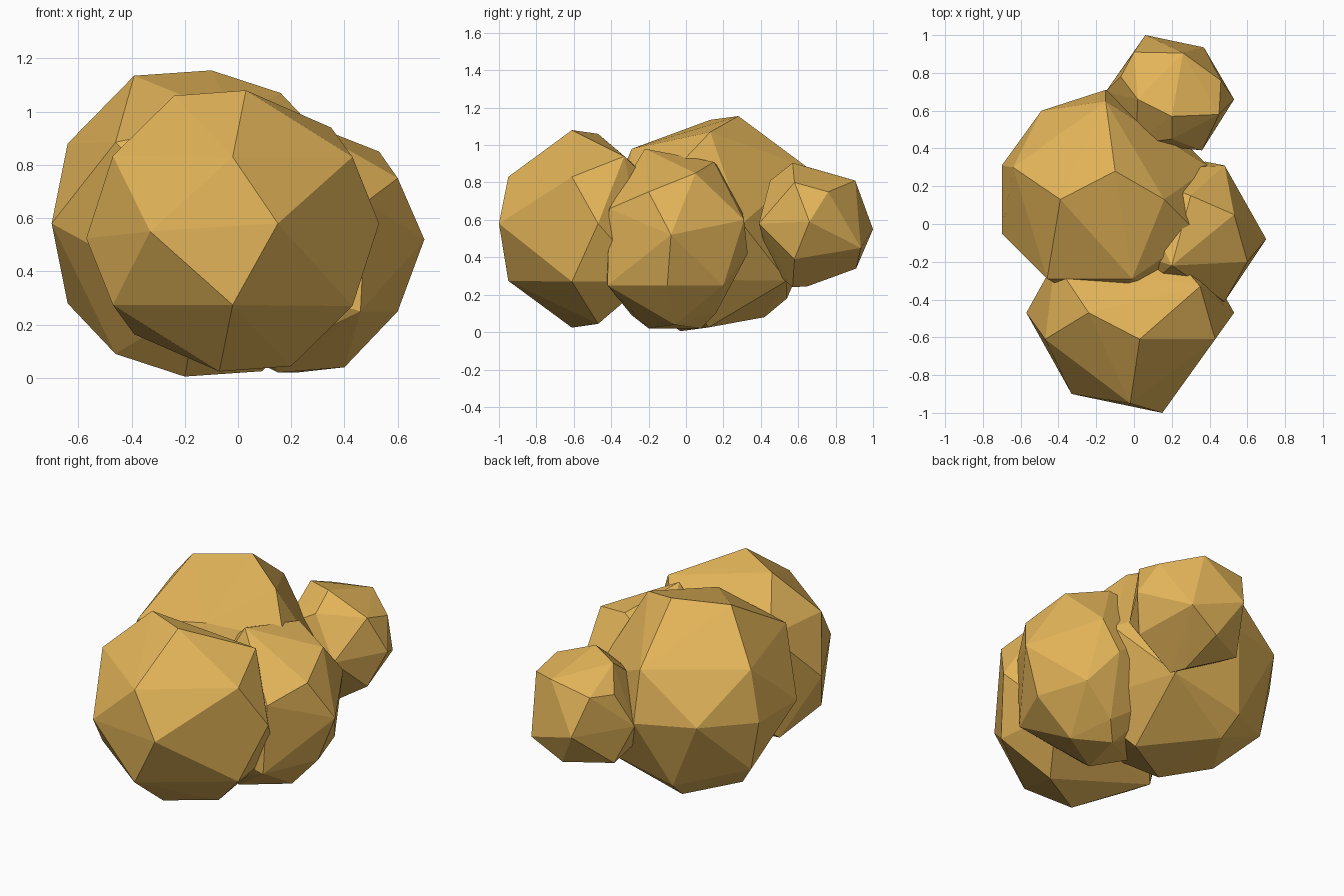
import bpy
import bmesh
from mathutils import Vector

gold = bpy.data.materials.new("golden_foliage")
gold.diffuse_color = (0.77, 0.46, 0.10, 1)


def clump(name, centre, corners, flip=(-1, -1, -1), single=()):
    """Faceted ball: hull of corners plus their twins flipped about the centre."""
    c = Vector(centre)
    points = [Vector(p) for p in single]
    for p in corners:
        d = Vector(p) - c
        points += [c + d, c + d * Vector(flip)]
    bm = bmesh.new()
    for p in points:
        bm.verts.new(p)
    bmesh.ops.remove_doubles(bm, verts=bm.verts, dist=0.06)
    hull = bmesh.ops.convex_hull(bm, input=bm.verts)
    inner = {g for g in hull["geom_interior"] + hull["geom_unused"]
             if isinstance(g, bmesh.types.BMVert)}
    bmesh.ops.delete(bm, geom=list(inner), context="VERTS")
    bmesh.ops.recalc_face_normals(bm, faces=bm.faces)
    mesh = bpy.data.meshes.new(name)
    bm.to_mesh(mesh)
    bm.free()
    mesh.materials.append(gold)
    obj = bpy.data.objects.new(name, mesh)
    bpy.context.collection.objects.link(obj)
    return obj


# Large middle clump
clump("middle_clump", (-0.15, 0.125, 0.58), [
    (-0.10, 0.28, 1.155), (-0.39, 0.13, 1.135), (0.16, 0.13, 1.07),
    (-0.46, -0.29, 0.885), (-0.01, -0.29, 0.98), (-0.64, 0.30, 0.88),
    (-0.64, 0.30, 0.28), (-0.70, 0.31, 0.58), (-0.70, -0.05, 0.58),
    (-0.49, 0.60, 0.60), (-0.15, 0.65, 0.88), (-0.15, 0.71, 0.58)],
    single=[(-0.27, 0.42, 0.08)])

# Front clump, same above and below when turned about the y axis
clump("front_clump", (-0.02, -0.46, 0.552), [
    (-0.02, -0.95, 0.83), (0.03, -0.61, 1.08), (0.43, -0.61, 0.83),
    (0.43, -0.61, 0.27), (0.53, -0.47, 0.58), (-0.24, -0.47, 1.06),
    (0.35, -0.33, 0.94), (-0.42, -0.20, 0.83)], flip=(-1, 1, -1),
    single=[(0.15, -1.0, 0.58), (-0.33, -0.90, 0.55), (0, 0.08, 0.55)])

# Right clump
clump("right_clump", (0.21, -0.07, 0.50), [
    (0.70, -0.08, 0.52), (0.60, -0.20, 0.75), (0.53, 0.05, 0.85),
    (0.30, 0.15, 0.91), (0.48, 0.31, 0.60), (0.20, -0.22, 0.98),
    (0.48, -0.41, 0.66), (0.46, -0.42, 0.25)],
    single=[(0.38, 0.33, 0.42), (0.60, -0.10, 0.25), (0.50, 0.20, 0.25),
            (0.40, -0.06, 0.04), (0.15, -0.20, 0.02), (0.30, 0.16, 0.10)])

# Small back clump
clump("back_clump", (0.19, 0.68, 0.575), [
    (0.53, 0.66, 0.59), (0.37, 0.935, 0.45), (0.46, 0.76, 0.75),
    (0.26, 0.905, 0.81), (0.45, 0.58, 0.39), (0.45, 0.58, 0.80),
    (0.20, 0.45, 0.81)],
    single=[(0.06, 1.0, 0.55), (0.36, 0.39, 0.58), (0.0, 0.91, 0.77),
            (0.20, 0.57, 0.905), (0.02, 0.66, 0.88), (0.18, 0.65, 0.245),
            (0.22, 0.57, 0.24)])
